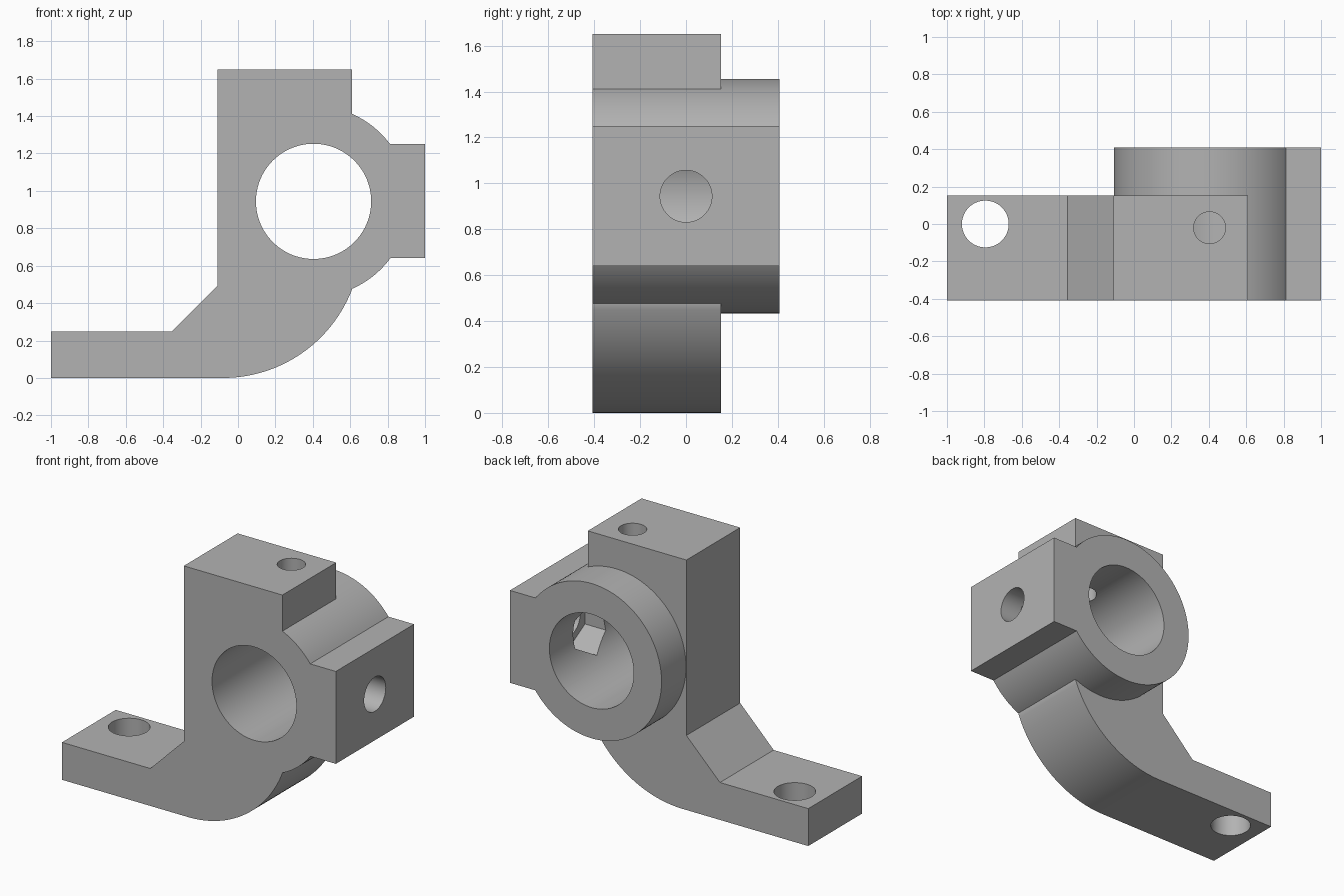
import bpy, math
from mathutils import Matrix, Vector

cube = bpy.data.objects.get("Cube")
if cube:
    bpy.data.objects.remove(cube, do_unlink=True)

# Main dimensions
FRONT, BACK, WEB_BACK = -0.408, 0.408, 0.153
BORE_X, BORE_Z = 0.404, 0.944

grey = bpy.data.materials.new("plain grey")
grey.use_nodes = True
COLOUR = (0.45, 0.45, 0.45, 1)
grey.diffuse_color = COLOUR
grey.node_tree.nodes["Principled BSDF"].inputs["Base Color"].default_value = COLOUR


def prism(name, outline, start, end, axis="Y"):
    """Extrude a closed outline along an axis; Y outlines are (x, z), X are (y, z), Z are (x, y)."""
    place = {"X": lambda a, b, d: (d, a, b),
             "Y": lambda a, b, d: (a, d, b),
             "Z": lambda a, b, d: (a, b, d)}[axis]
    n = len(outline)
    verts = [place(a, b, d) for d in (start, end) for a, b in outline]
    faces = [list(range(n))[::-1], list(range(n, 2 * n))]
    faces += [[i, (i + 1) % n, n + (i + 1) % n, n + i] for i in range(n)]
    if axis == "Y":
        faces = [f[::-1] for f in faces]
    mesh = bpy.data.meshes.new(name)
    mesh.from_pydata(verts, [], faces)
    mesh.materials.append(grey)
    obj = bpy.data.objects.new(name, mesh)
    bpy.context.collection.objects.link(obj)
    return obj


def circle(a, b, radius, sides=96, turn=0.0):
    angles = [turn + math.tau * i / sides for i in range(sides)]
    return [(a + radius * math.cos(t), b + radius * math.sin(t)) for t in angles]


def combine(target, other, operation):
    """Apply a boolean and drop the helper object."""
    mod = target.modifiers.new(operation, "BOOLEAN")
    mod.operation, mod.object, mod.solver = operation, other, "EXACT"
    bpy.context.view_layer.update()
    graph = bpy.context.evaluated_depsgraph_get()
    result = bpy.data.meshes.new_from_object(target.evaluated_get(graph))
    target.modifiers.clear()
    target.data = result
    bpy.data.objects.remove(other, do_unlink=True)


# Foot, gusset and column with a curved underside
bend_x, bend_r, side_x = -0.08, 0.739, 0.61
sweep = math.asin((side_x - bend_x) / bend_r)
outline = [(-1, 0)]
for i in range(33):
    t = sweep * i / 32
    outline.append((bend_x + bend_r * math.sin(t), bend_r * (1 - math.cos(t))))
outline += [(side_x, 1.65), (-0.11, 1.65), (-0.11, 0.492), (-0.355, 0.247), (-1, 0.247)]
bracket = prism("bearing_bracket", outline, FRONT, WEB_BACK)

# Bearing barrel and square side lug
combine(bracket, prism("barrel", circle(BORE_X, BORE_Z, 0.511, 128), FRONT, BACK), "UNION")
lug = [(0.6, 0.64), (1, 0.64), (1, 1.25), (0.6, 1.25)]
combine(bracket, prism("side_lug", lug, FRONT, BACK), "UNION")

# Main bore, bolt holes and the hexagonal nut pocket
cutters = [
    prism("bore", circle(BORE_X, BORE_Z, 0.308, 128), -1, 1),
    prism("foot_hole", circle(-0.795, 0, 0.125), -0.5, 0.5, "Z"),
    prism("top_hole", circle(BORE_X, -0.02, 0.085, 64), BORE_Z, 2, "Z"),
    prism("lug_hole", circle(0, BORE_Z, 0.113, 64), 0.5, 1.5, "X"),
    prism("nut_pocket", circle(0, BORE_Z, 0.185, 6, math.pi / 6), 0.5, 0.85, "X"),
]
for cutter in cutters:
    combine(bracket, cutter, "DIFFERENCE")

# Smooth round walls, crisp edges
bpy.ops.object.select_all(action="DESELECT")
bracket.select_set(True)
bpy.context.view_layer.objects.active = bracket
bpy.ops.object.shade_smooth_by_angle(angle=math.radians(25))
